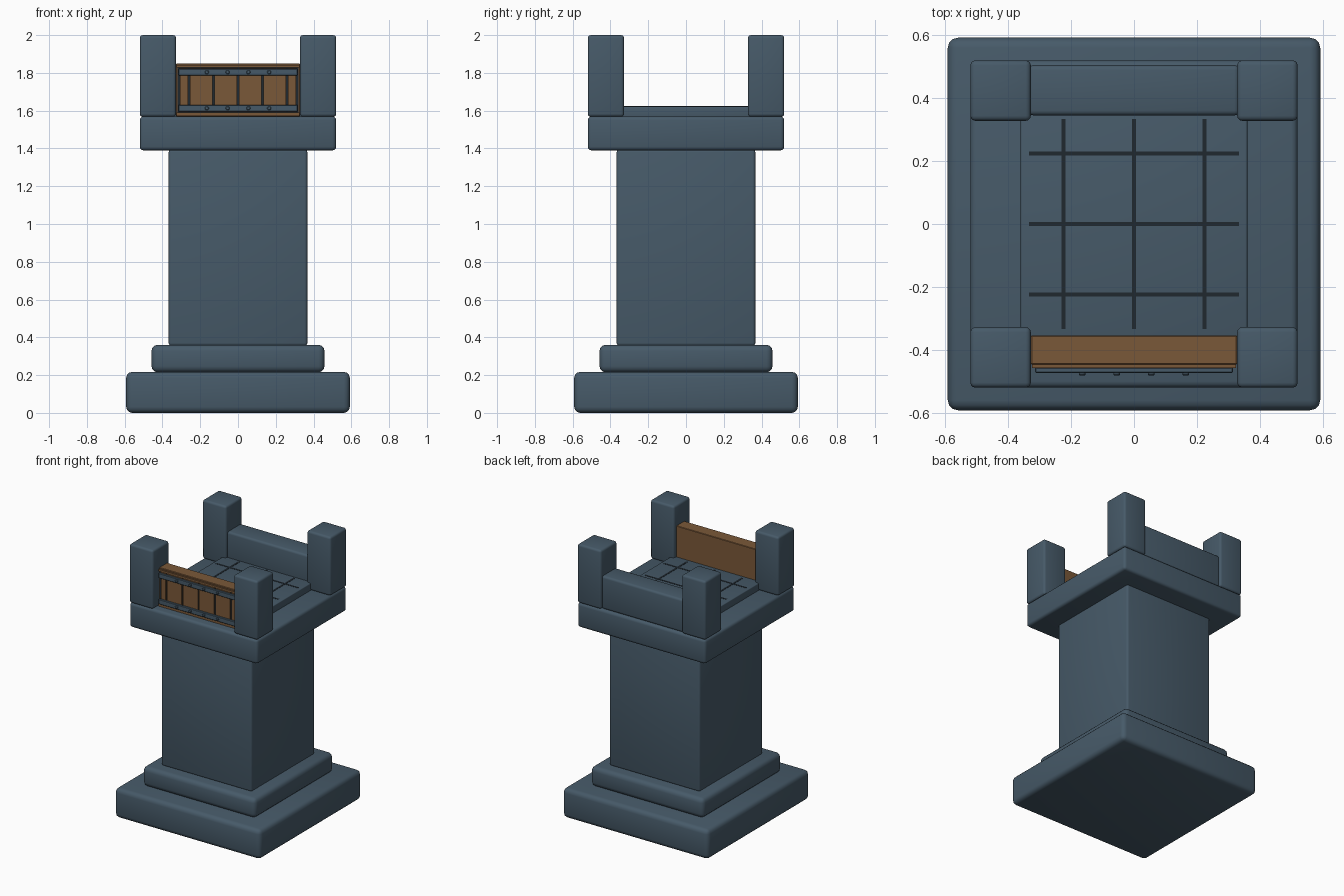
import bpy, math

if "Cube" in bpy.data.objects:
    bpy.data.objects.remove(bpy.data.objects["Cube"])


def material(name, rgb):
    m = bpy.data.materials.new(name)
    m.diffuse_color = (*rgb, 1)
    m.use_nodes = True
    m.node_tree.nodes["Principled BSDF"].inputs["Base Color"].default_value = m.diffuse_color
    return m


STONE = material("slate stone", (0.062, 0.102, 0.140))
WOOD = material("brown wood", (0.195, 0.098, 0.040))
DARK = material("dark gap", (0.014, 0.021, 0.028))


def finish(ob, name, mat, bevel=0.0, segments=3):
    ob.name = name
    ob.data.materials.append(mat)
    if bevel:
        mod = ob.modifiers.new("rounded edges", "BEVEL")
        mod.width = bevel
        mod.segments = segments
        mod.limit_method = "ANGLE"
        bpy.ops.object.modifier_apply(modifier=mod.name)
        bpy.ops.object.shade_smooth_by_angle(angle=math.radians(35))
    return ob


def box(name, x, y, z, mat, bevel=0.0, segments=3):
    """Box from (min, max) ranges."""
    bpy.ops.mesh.primitive_cube_add(size=1)
    ob = bpy.context.object
    ob.location = [(r[0] + r[1]) / 2 for r in (x, y, z)]
    ob.scale = [r[1] - r[0] for r in (x, y, z)]
    bpy.ops.object.transform_apply(location=True, rotation=False, scale=True)
    return finish(ob, name, mat, bevel, segments)


def square(name, half, z, bevel):
    return box(name, (-half, half), (-half, half), z, STONE, bevel)


# Stacked stone tower
square("base", 0.592, (0.0, 0.217), 0.032)
square("plinth", 0.458, (0.215, 0.36), 0.032)
square("shaft", 0.367, (0.355, 1.395), 0.015)
square("cap", 0.52, (1.39, 1.57), 0.02)
square("floor_slab", 0.36, (1.56, 1.622), 0.006)

# Corner posts
for sx in (-1, 1):
    for sy in (-1, 1):
        box("corner_post", sorted((sx * 0.328, sx * 0.52)),
            sorted((sy * 0.328, sy * 0.52)), (1.568, 2.0), STONE, 0.016)

# Floor joints
for c in (-0.224, 0.0, 0.224):
    box("floor_joint", (c - 0.007, c + 0.007), (-0.333, 0.333), (1.618, 1.6235), DARK)
    box("floor_joint", (-0.333, 0.333), (c - 0.007, c + 0.007), (1.618, 1.6235), DARK)

# Back parapet
box("back_wall", (-0.335, 0.335), (0.345, 0.505), (1.568, 1.81), STONE, 0.016)

# Wooden front barrier with top and bottom rails
box("barrier_board", (-0.328, 0.328), (-0.447, -0.355), (1.57, 1.85), WOOD, 0.003, 1)
box("barrier_rail", (-0.325, 0.325), (-0.458, -0.444), (1.828, 1.842), WOOD)
box("barrier_rail", (-0.325, 0.325), (-0.458, -0.444), (1.572, 1.59), WOOD)
box("plank_backing", (-0.32, 0.32), (-0.45, -0.445), (1.59, 1.828), DARK)

# Planks separated by dark gaps
edges = [-0.312, -0.26, -0.13, 0.0, 0.13, 0.26, 0.312]
for a, b in zip(edges, edges[1:]):
    box("plank", (a + 0.006, b - 0.006), (-0.458, -0.448), (1.592, 1.826), WOOD)

# Metal straps with rivets
for z in (1.804, 1.613):
    box("strap", (-0.315, 0.315), (-0.473, -0.456), (z - 0.018, z + 0.018), STONE, 0.003, 1)
    for x in (-0.165, -0.055, 0.055, 0.165):
        bpy.ops.mesh.primitive_cylinder_add(
            vertices=12, radius=0.011, depth=0.012,
            location=(x, -0.476, z), rotation=(math.pi / 2, 0, 0))
        finish(bpy.context.object, "rivet", STONE, 0.003, 1)
